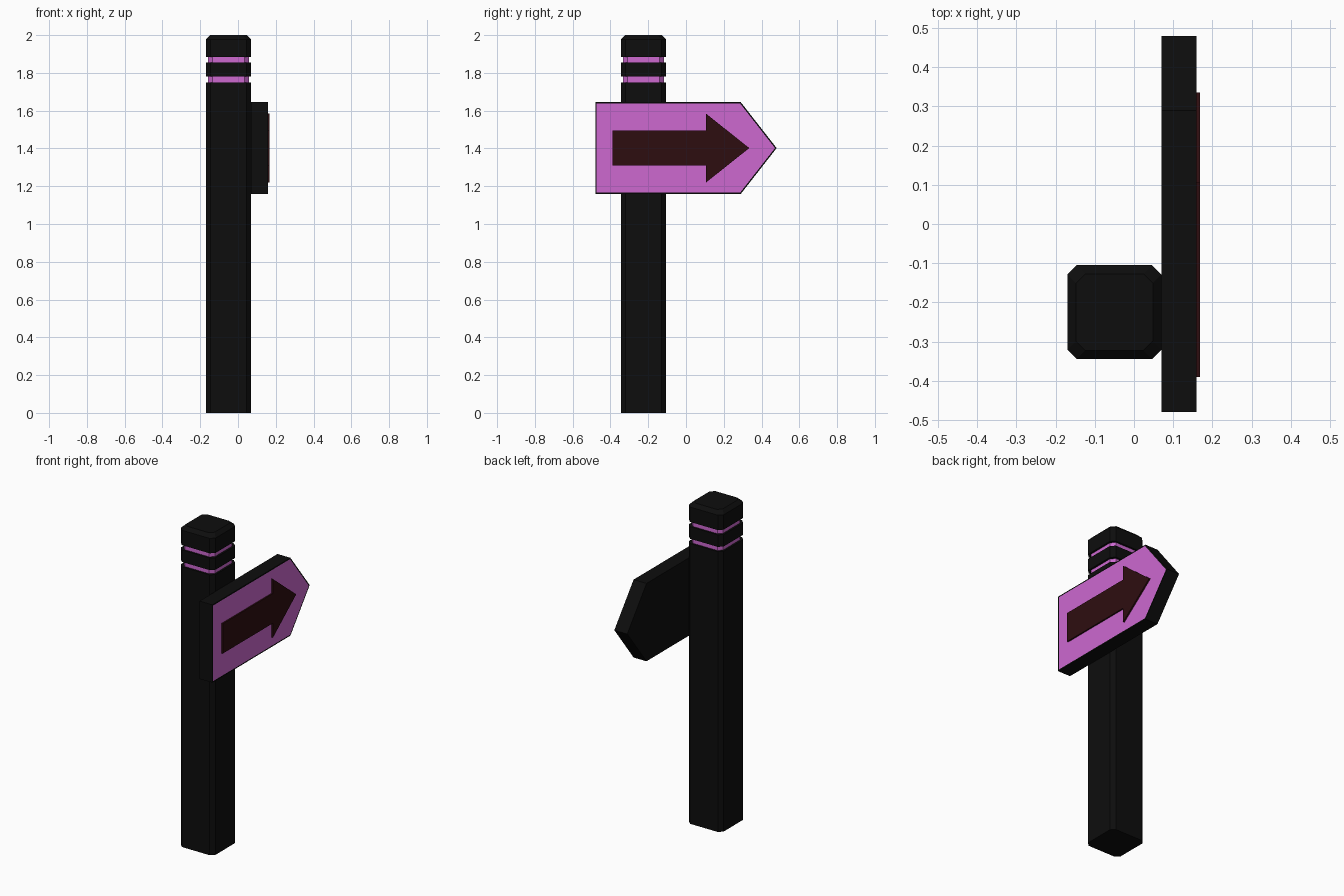
import bpy
import bmesh

cube = bpy.data.objects.get("Cube")
if cube:
    bpy.data.objects.remove(cube, do_unlink=True)


def material(name, rgb):
    m = bpy.data.materials.new(name)
    m.use_nodes = True
    m.diffuse_color = (*rgb, 1)
    bsdf = next(n for n in m.node_tree.nodes if n.type == 'BSDF_PRINCIPLED')
    bsdf.inputs["Base Color"].default_value = (*rgb, 1)
    return m


black = material("black", (0.004, 0.004, 0.004))
pink = material("orchid pink", (0.61, 0.14, 0.63))
maroon = material("dark maroon", (0.027, 0.004, 0.005))


def finish(bm, name, mats):
    bmesh.ops.recalc_face_normals(bm, faces=bm.faces)
    mesh = bpy.data.meshes.new(name)
    bm.to_mesh(mesh)
    bm.free()
    for m in mats:
        mesh.materials.append(m)
    obj = bpy.data.objects.new(name, mesh)
    bpy.context.collection.objects.link(obj)
    return obj


def slab(name, outline, x0, x1, mats):
    """Extrude a (y, z) outline along x; returns the open bmesh and its outer face."""
    bm = bmesh.new()
    back = bm.faces.new([bm.verts.new((x0, y, z)) for y, z in outline])
    ext = bmesh.ops.extrude_face_region(bm, geom=[back], use_keep_orig=True)["geom"]
    verts = [g for g in ext if isinstance(g, bmesh.types.BMVert)]
    bmesh.ops.translate(bm, verts=verts, vec=(x1 - x0, 0, 0))
    front = next(g for g in ext if isinstance(g, bmesh.types.BMFace))
    bmesh.ops.recalc_face_normals(bm, faces=bm.faces)
    return bm, front


# Post: stacked chamfered-square rings, with two recessed coloured grooves
CX, CY, HALF, CUT, GROOVE = -0.05, -0.225, 0.12, 0.024, 0.108
rings = [(0, HALF)]
for low, high in ((1.75, 1.78), (1.855, 1.885)):
    rings += [(low, HALF), (low, GROOVE), (high, GROOVE), (high, HALF)]
rings += [(1.978, HALF), (2.0, HALF - 0.022)]

bm = bmesh.new()
previous = None
for z, h in rings:
    c = h - CUT
    corners = [(h, -c), (h, c), (c, h), (-c, h), (-h, c), (-h, -c), (-c, -h), (c, -h)]
    loop = [bm.verts.new((CX + x, CY + y, z)) for x, y in corners]
    if previous:
        for i in range(len(loop)):
            j = (i + 1) % len(loop)
            face = bm.faces.new((previous[i], previous[j], loop[j], loop[i]))
            face.material_index = int(h == GROOVE and last_h == GROOVE)
    else:
        bm.faces.new(loop[::-1])
    previous, last_h = loop, h
bm.faces.new(previous)
finish(bm, "post", [black, pink])

# Pointed sign board with a thin dark rim around its coloured face
MID = 1.402
board = [(-0.48, MID - 0.243), (0.29, MID - 0.243), (0.48, MID),
         (0.29, MID + 0.243), (-0.48, MID + 0.243)]
bm, front = slab("sign_board", board, 0.07, 0.159, [black, pink])
bmesh.ops.inset_region(bm, faces=[front], thickness=0.007, use_even_offset=True)
front.material_index = 1
finish(bm, "sign_board", [black, pink])

# Raised arrow on the board
half = [(-0.39, 0.093), (0.105, 0.093), (0.105, 0.183)]
arrow = [(y, MID - w) for y, w in half] + [(0.335, MID)]
arrow += [(y, MID + w) for y, w in reversed(half)]
bm, front = slab("arrow", arrow, 0.159, 0.168, [maroon])
finish(bm, "arrow", [maroon])
